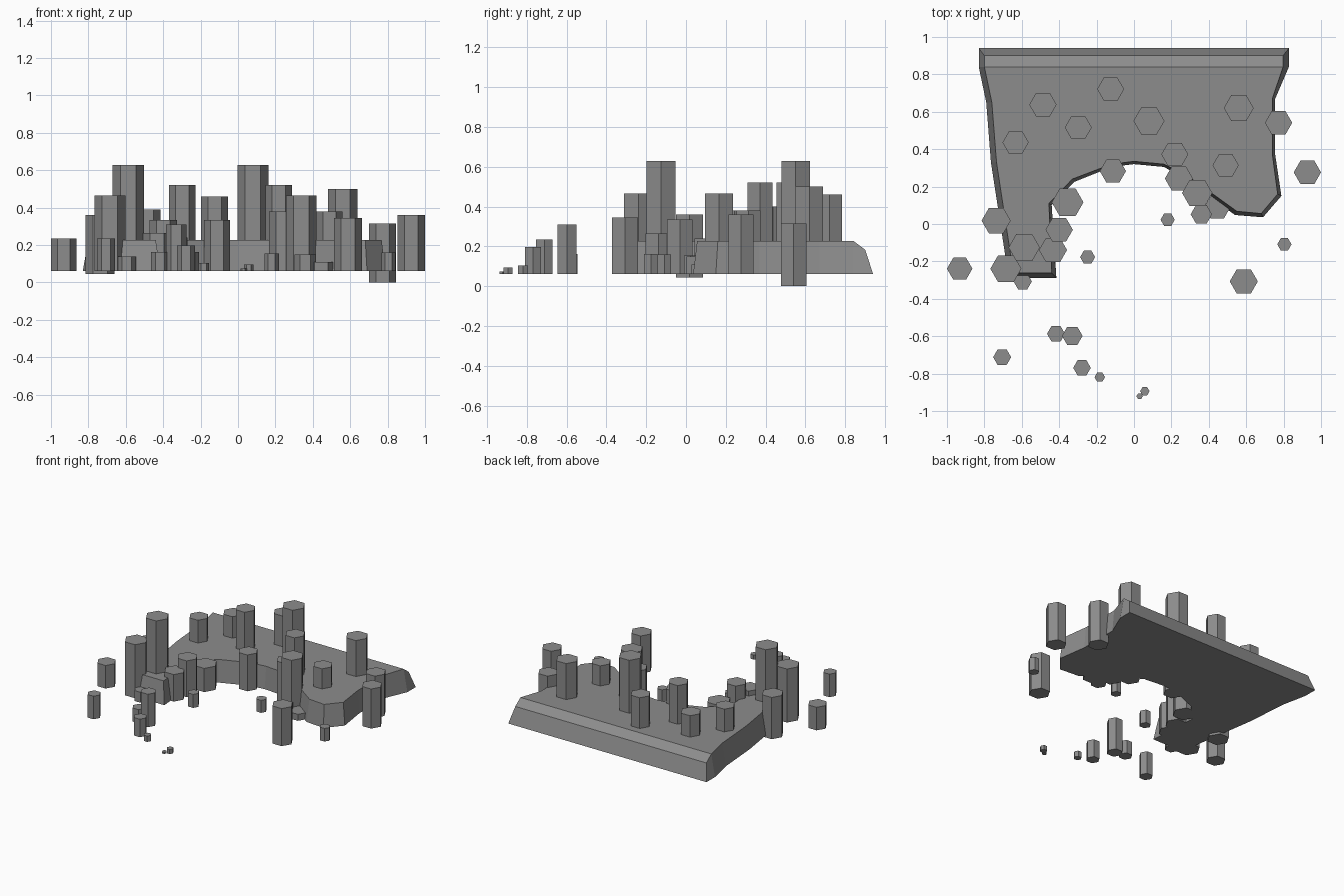
import bpy, math

# dark stone colour shared by all parts
stone = bpy.data.materials.new("dark_stone")
stone.diffuse_color = (.265, .265, .265, 1)

def make(name, verts, faces):
    me = bpy.data.meshes.new(name)
    me.from_pydata(verts, [], faces)
    me.update()
    me.materials.append(stone)
    ob = bpy.data.objects.new(name, me)
    bpy.context.collection.objects.link(ob)
    return ob

def column(name, x, y, r, top, base=0.061):
    y -= .004
    ring = [(x + r * math.cos(i * math.pi / 3), y + r * math.sin(i * math.pi / 3)) for i in range(6)]
    verts = [(a, b, base) for a, b in ring] + [(a, b, top) for a, b in ring]
    faces = [(i, (i + 1) % 6, (i + 1) % 6 + 6, i + 6) for i in range(6)]
    return make(name, verts, faces + [tuple(range(5, -1, -1)), tuple(range(6, 12))])

# rock plateau: bottom outline and slightly inset top outline, counter-clockwise
low = [(.828, .94), (-.83, .94), (-.83, .84), (-.79, .65), (-.765, .33), (-.67, -.288),
       (-.415, -.288), (-.44, .10), (-.32, .225), (-.12, .305), (0, .32), (.16, .305),
       (.28, .24), (.54, .048), (.69, .036), (.788, .15), (.755, .37), (.755, .67), (.828, .84)]
high = [(.797, .90), (-.80, .90), (-.80, .84), (-.76, .65), (-.735, .33), (-.645, -.262),
        (-.44, -.262), (-.455, .11), (-.33, .24), (-.12, .32), (0, .335), (.16, .32),
        (.29, .255), (.55, .068), (.68, .056), (.768, .16), (.74, .37), (.74, .67), (.797, .84)]
n = len(low)
verts = [(x, y, .061) for x, y in low]
verts += [(x, y, .183 if i < 2 else .228) for i, (x, y) in enumerate(high)]
faces = [(i, (i + 1) % n, (i + 1) % n + n, i + n) for i in range(n)]
faces += [tuple(range(n - 1, -1, -1)), tuple(range(n + 2, 2 * n)), (n, n + 1, n + 2, 2 * n - 1)]
make("rock_plateau", verts, faces)

# columns standing on the plateau: x, y, radius, top
plateau_columns = [
    (-.487, .642, .073, .39), (-.125, .725, .072, .46), (-.298, .52, .072, .52),
    (-.633, .44, .07, .40), (.08, .555, .083, .628), (.56, .624, .08, .50),
    (.49, .318, .07, .38), (.218, .376, .072, .52)]
# columns along the broken edge
edge_columns = [
    (.24, .247, .075, .38), (.338, .17, .081, .465), (.36, .056, .057, .15),
    (.445, .093, .07, .11), (-.113, .287, .07, .335), (-.355, .12, .085, .24),
    (-.40, -.027, .073, .335), (-.433, -.135, .075, .265), (-.587, -.122, .084, .628),
    (-.685, -.235, .083, .465), (-.595, -.303, .049, .14)]
# loose columns in front and at the sides
loose_columns = [
    (.927, .28, .073, .36), (.18, .027, .038, .155), (.804, -.105, .038, .16),
    (.587, -.303, .075, .345), (-.932, -.235, .068, .235), (-.248, -.173, .04, .163),
    (-.417, -.583, .048, .163), (-.33, -.594, .055, .31), (-.705, -.708, .048, .235),
    (-.278, -.765, .047, .197), (-.183, -.815, .028, .105), (.058, -.89, .025, .095),
    (.03, -.917, .017, .075)]
for name, group in (("plateau_column", plateau_columns), ("edge_column", edge_columns),
                    ("loose_column", loose_columns)):
    for c in group:
        column(name, *c)

# two columns sunk below the plateau base
column("sunken_column_right", .773, .545, .073, .315, 0)
column("sunken_column_left", -.737, .022, .078, .36, .045)
